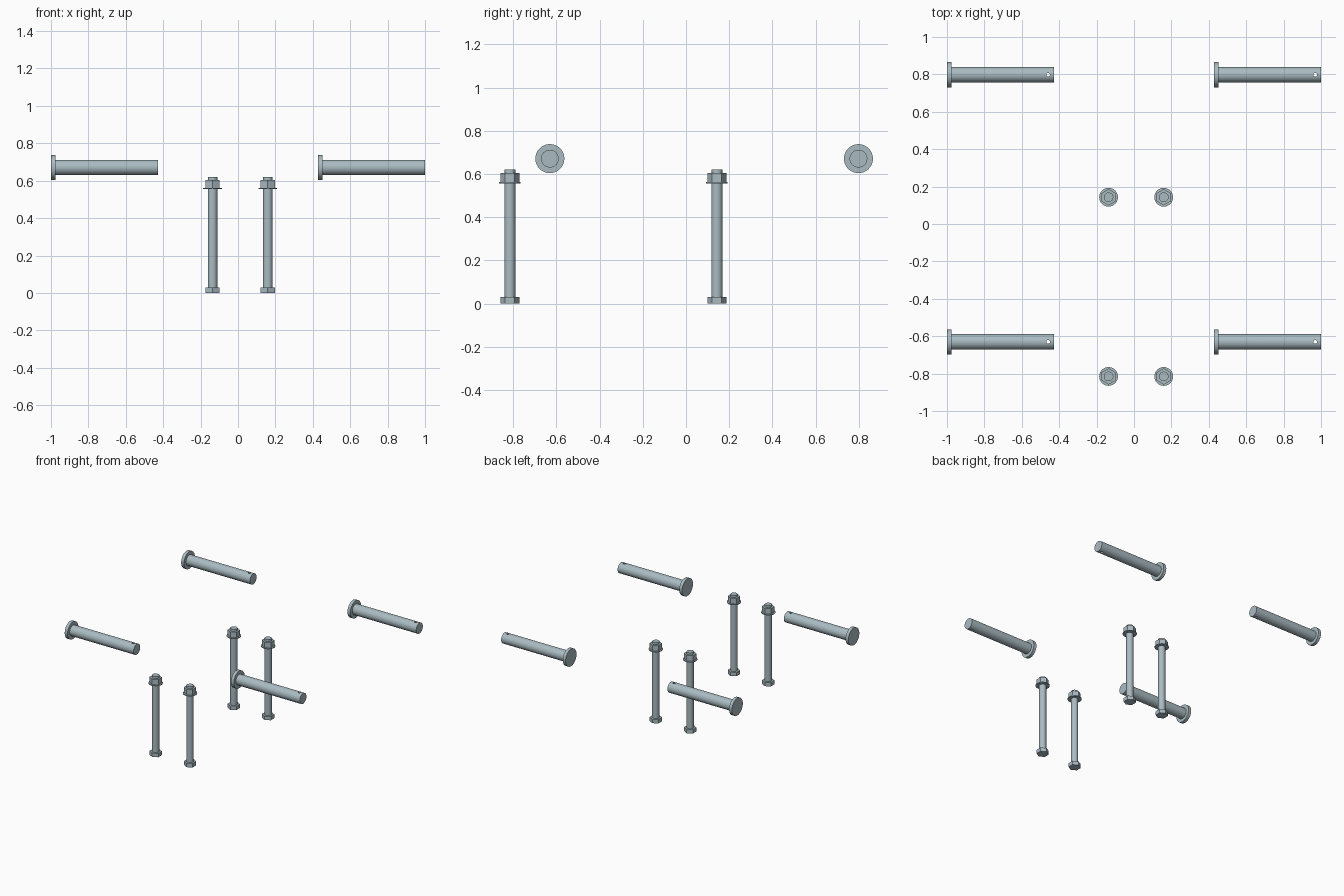
import bpy
from math import pi

if "Cube" in bpy.data.objects:
    bpy.data.objects.remove(bpy.data.objects["Cube"])

# Blue-grey steel
steel = bpy.data.materials.new("steel")
steel.diffuse_color = (0.40, 0.50, 0.54, 1)
steel.use_nodes = True
steel.node_tree.nodes["Principled BSDF"].inputs["Base Color"].default_value = steel.diffuse_color


def cyl(name, r, depth, loc, sides=48, rot=(0, 0, 0)):
    bpy.ops.mesh.primitive_cylinder_add(vertices=sides, radius=r, depth=depth,
                                        location=loc, rotation=rot)
    ob = bpy.context.object
    ob.name = name
    ob.data.materials.append(steel)
    return ob


def smooth(ob):
    bpy.ops.object.select_all(action='DESELECT')
    ob.select_set(True)
    bpy.context.view_layer.objects.active = ob
    bpy.ops.object.shade_smooth_by_angle()


def rod(name, r, z0, z1, x, y, sides=48):
    return cyl(name, r, z1 - z0, (x, y, (z0 + z1) / 2), sides)


# Clevis pins: flat round head, shaft, vertical cotter hole near the tip
PIN_Z = 0.671
for x0 in (-1.0, 0.428):
    for y in (0.798, -0.630):
        side = (0, pi / 2, 0)
        head = cyl("pin_head", 0.067, 0.024, (x0 + 0.012, y, PIN_Z), 64, side)
        shaft = cyl("pin_shaft", 0.041, 0.550, (x0 + 0.297, y, PIN_Z), 64, side)
        cutter = cyl("cotter_hole_cutter", 0.010, 0.2, (x0 + 0.541, y, PIN_Z), 24)
        mod = shaft.modifiers.new("cotter_hole", 'BOOLEAN')
        mod.operation = 'DIFFERENCE'
        mod.solver = 'EXACT'
        mod.object = cutter
        bpy.context.view_layer.objects.active = shaft
        bpy.ops.object.modifier_apply(modifier=mod.name)
        bpy.data.objects.remove(cutter)
        smooth(head)
        smooth(shaft)

# Hex bolts: head at the bottom, washer and nut near the top
for x in (-0.136, 0.159):
    for y in (0.143, -0.815):
        rod("bolt_head", 0.0435, 0.0, 0.030, x, y, 6)
        smooth(rod("bolt_shaft", 0.0255, 0.028, 0.620, x, y))
        smooth(rod("washer", 0.050, 0.556, 0.562, x, y))
        rod("nut", 0.0435, 0.562, 0.604, x, y, 6)
